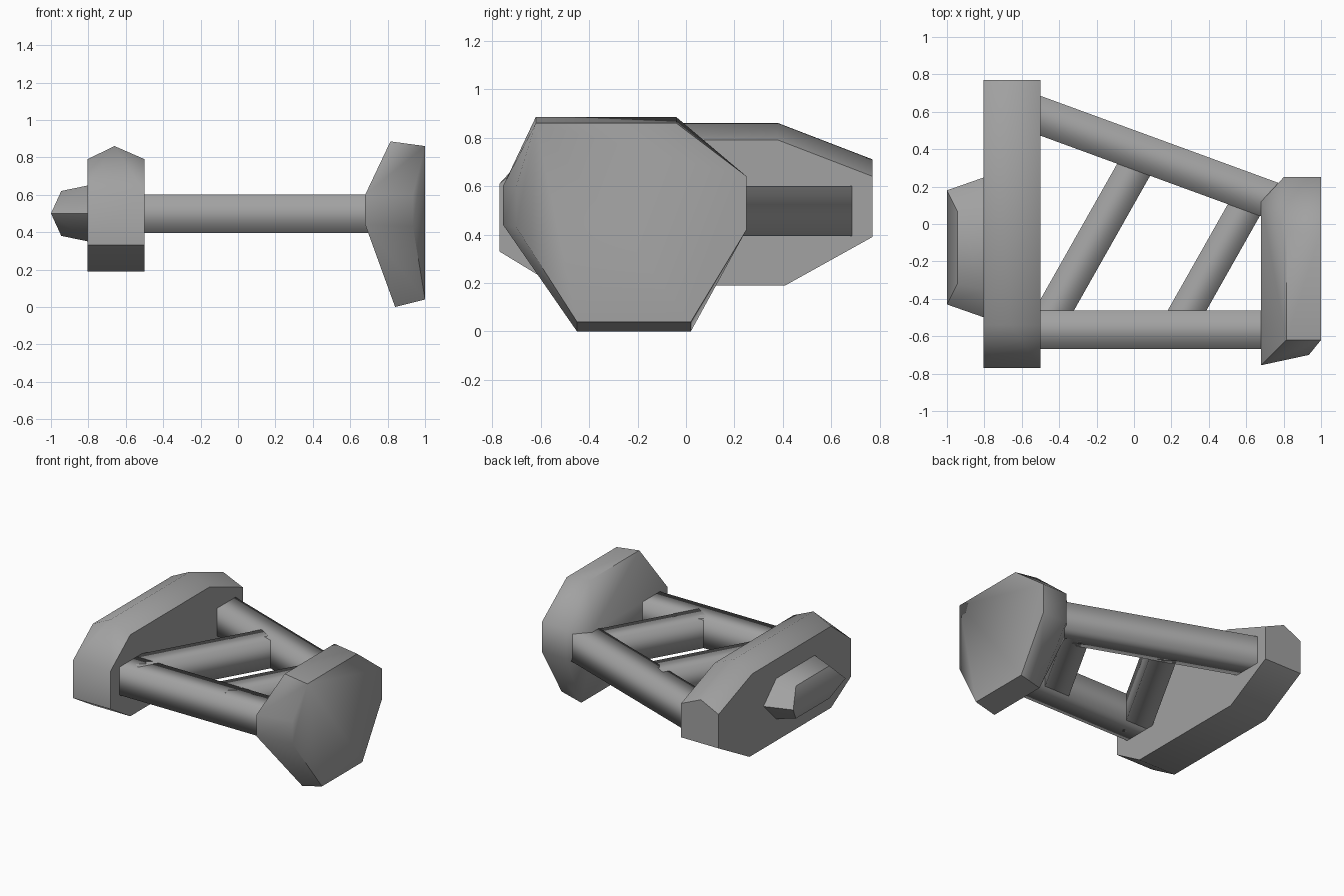
import bpy, bmesh, math
from mathutils import Vector

cube = bpy.data.objects.get("Cube")
if cube:
    bpy.data.objects.remove(cube, do_unlink=True)

grey = bpy.data.materials.new("plain_grey")
grey.use_nodes = True
COLOUR = (0.36, 0.36, 0.36, 1)
grey.diffuse_color = COLOUR
grey.node_tree.nodes["Principled BSDF"].inputs["Base Color"].default_value = COLOUR


def finish(name, bm, angle):
    """Turn a bmesh into a grey object, smooth below the given angle."""
    bmesh.ops.recalc_face_normals(bm, faces=bm.faces)
    mesh = bpy.data.meshes.new(name)
    bm.to_mesh(mesh)
    bm.free()
    mesh.materials.append(grey)
    obj = bpy.data.objects.new(name, mesh)
    bpy.context.collection.objects.link(obj)
    bpy.ops.object.select_all(action='DESELECT')
    obj.select_set(True)
    bpy.context.view_layer.objects.active = obj
    bpy.ops.object.shade_smooth_by_angle(angle=math.radians(angle))
    return obj


def hull(name, points, angle=50):
    """Faceted convex block around a few corner points."""
    bm = bmesh.new()
    for p in points:
        bm.verts.new(p)
    res = bmesh.ops.convex_hull(bm, input=bm.verts)
    loose = [v for v in bm.verts if not v.link_faces]
    bmesh.ops.delete(bm, geom=loose, context='VERTS')
    bmesh.ops.dissolve_limit(bm, angle_limit=math.radians(1),
                             verts=bm.verts, edges=bm.edges)
    return finish(name, bm, angle)


def beam(name, start, end, width, low=0.395, high=0.6):
    """Square bar in plan from start to end; its ends are buried in other parts."""
    a, b = Vector(start), Vector(end)
    d = (b - a).normalized()
    side = Vector((-d.y, d.x)) * width / 2
    bm = bmesh.new()
    rings = []
    for p in (a, b):
        corners = ((p + side, low), (p - side, low), (p - side, high), (p + side, high))
        rings.append([bm.verts.new((c.x, c.y, z)) for c, z in corners])
    for i in range(4):
        j = (i + 1) % 4
        bm.faces.new((rings[0][i], rings[0][j], rings[1][j], rings[1][i]))
    return finish(name, bm, 100)


# Long end block: one outline at both sides, with a raised ridge along the top
lower = [(0.77, 0.39), (0.41, 0.19), (-0.54, 0.19), (-0.77, 0.33), (-0.77, 0.61)]
upper = [(-0.54, 0.79), (0.38, 0.79), (0.77, 0.64)]
block = [(x, y, z) for x in (-0.805, -0.5) for y, z in lower + upper]
block += [(-0.66, y, z + 0.07) for y, z in upper]
hull("left_end_block", block)

# Pointed lug on the outside of the long block
lug = [(-1, y, 0.5) for y in (0.18, -0.43)]
lug += [(-0.8, y, 0.5) for y in (0.25, -0.5)]
for s in (-1, 1):
    lug += [(-0.945, y, 0.5 + 0.12 * s) for y in (0.07, -0.32)]
    lug += [(-0.8, y, 0.5 + 0.15 * s) for y in (0.1, -0.35)]
hull("outer_lug", lug)

# Tall end plate, tapering towards the frame
plate = [(0.68, y, z) for y in (-0.755, 0.12) for z in (0.44, 0.6)]
plate += [(0.935, -0.7, z) for z in (0.43, 0.6)]
plate += [(x, 0.25, z) for x in (0.8, 1) for z in (0.42, 0.64)]
plate += [(x, y, z) for x, z in ((0.815, 0.885), (1, 0.86)) for y in (-0.62, -0.04)]
plate += [(x, y, z) for x, z in ((0.84, 0), (1, 0.04)) for y in (-0.45, 0.02)]
hull("right_end_plate", plate)

# Frame beams
beam("front_beam", (-0.55, -0.565), (0.78, -0.565), 0.205)
beam("rear_beam", (-0.55, 0.597), (0.85, 0.085), 0.2)
beam("inner_brace", (-0.477, -0.55), (0.015, 0.32), 0.185)
beam("outer_brace", (0.234, -0.55), (0.63, 0.15), 0.18)
